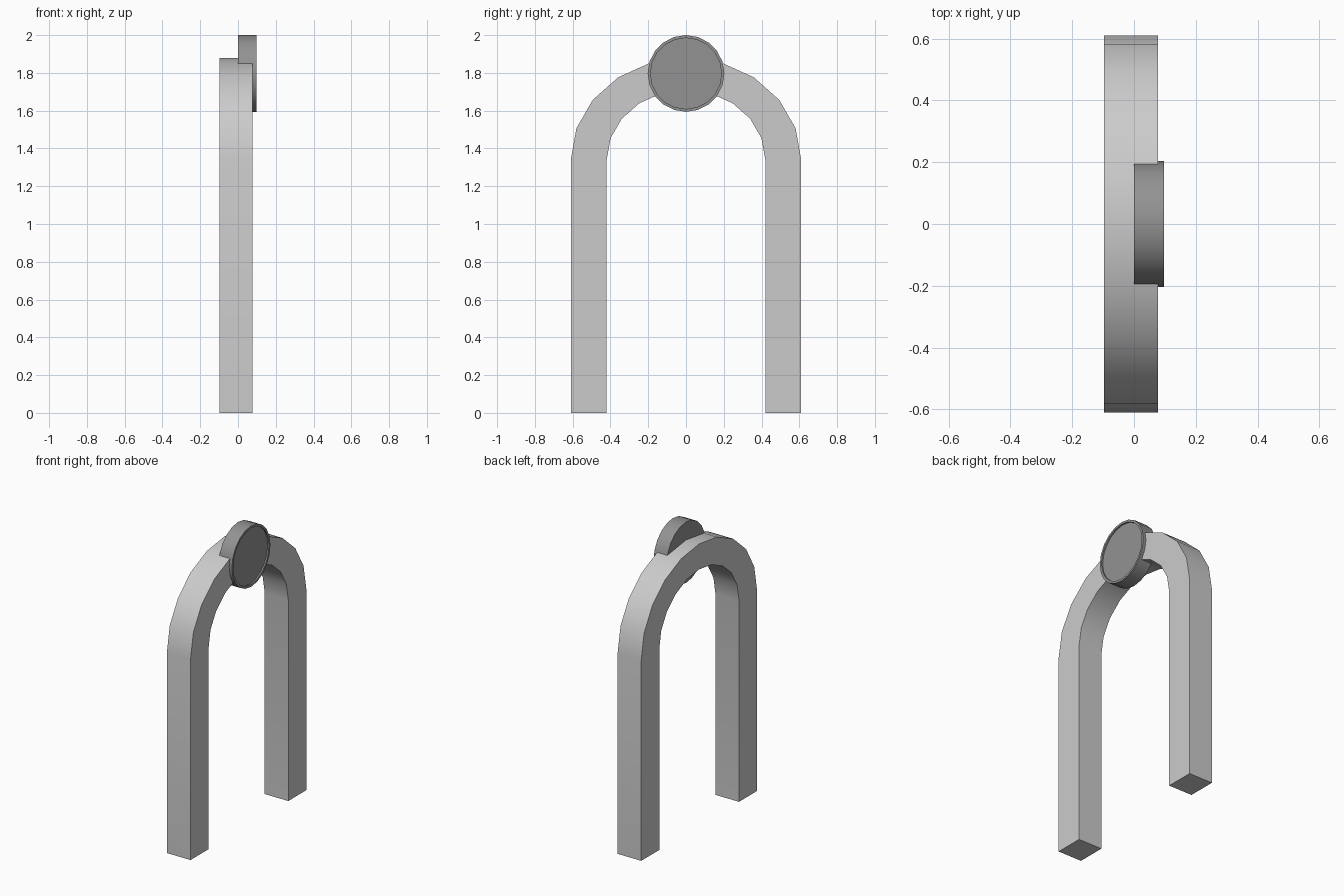
import bpy, bmesh, math

if "Cube" in bpy.data.objects:
    bpy.data.objects.remove(bpy.data.objects["Cube"])

def make_object(name, bm, angle=35):
    bmesh.ops.recalc_face_normals(bm, faces=bm.faces[:])
    me = bpy.data.meshes.new(name)
    bm.to_mesh(me)
    bm.free()
    ob = bpy.data.objects.new(name, me)
    bpy.context.collection.objects.link(ob)
    bpy.ops.object.select_all(action='DESELECT')
    ob.select_set(True)
    bpy.context.view_layer.objects.active = ob
    bpy.ops.object.shade_smooth_by_angle(angle=math.radians(angle))
    return ob

def arch_line(a, b, spring=1.34, n=10):
    """Leg foot, half ellipse, other leg foot, as (y, z)."""
    arc = [(a * math.cos(math.pi * i / n), spring + b * math.sin(math.pi * i / n))
           for i in range(n + 1)]
    return [(a, 0)] + arc + [(-a, 0)]

# Arch: square section swept over two legs and a rounded top
X0, X1 = -0.097, 0.077
bm = bmesh.new()
rings = []
for (yo, zo), (yi, zi) in zip(arch_line(0.61, 0.54), arch_line(0.42, 0.37)):
    rings.append([bm.verts.new(p) for p in
                  ((X0, yo, zo), (X1, yo, zo), (X1, yi, zi), (X0, yi, zi))])
for r, s in zip(rings, rings[1:]):
    for k in range(4):
        bm.faces.new((r[k], r[(k + 1) % 4], s[(k + 1) % 4], s[k]))
bm.faces.new(rings[0])
bm.faces.new(rings[-1])
make_object("arch", bm)

# Round medallion at the crown, with a thin rim around a shallow recess
SIDES = 20
bm = bmesh.new()
rings = []
for x, rad in ((0.0, 0.203), (0.097, 0.203), (0.097, 0.188), (0.087, 0.188)):
    rings.append([bm.verts.new((x, rad * math.sin(math.tau * i / SIDES),
                                1.797 + rad * math.cos(math.tau * i / SIDES)))
                  for i in range(SIDES)])
for r, s in zip(rings, rings[1:]):
    for k in range(SIDES):
        j = (k + 1) % SIDES
        bm.faces.new((r[k], r[j], s[j], s[k]))
bm.faces.new(rings[0])
bm.faces.new(rings[-1])
disc = make_object("medallion", bm)

mat = bpy.data.materials.new("dark_grey")
mat.diffuse_color = (0.29, 0.29, 0.29, 1)
mat.use_nodes = True
mat.node_tree.nodes["Principled BSDF"].inputs["Base Color"].default_value = mat.diffuse_color
disc.data.materials.append(mat)
